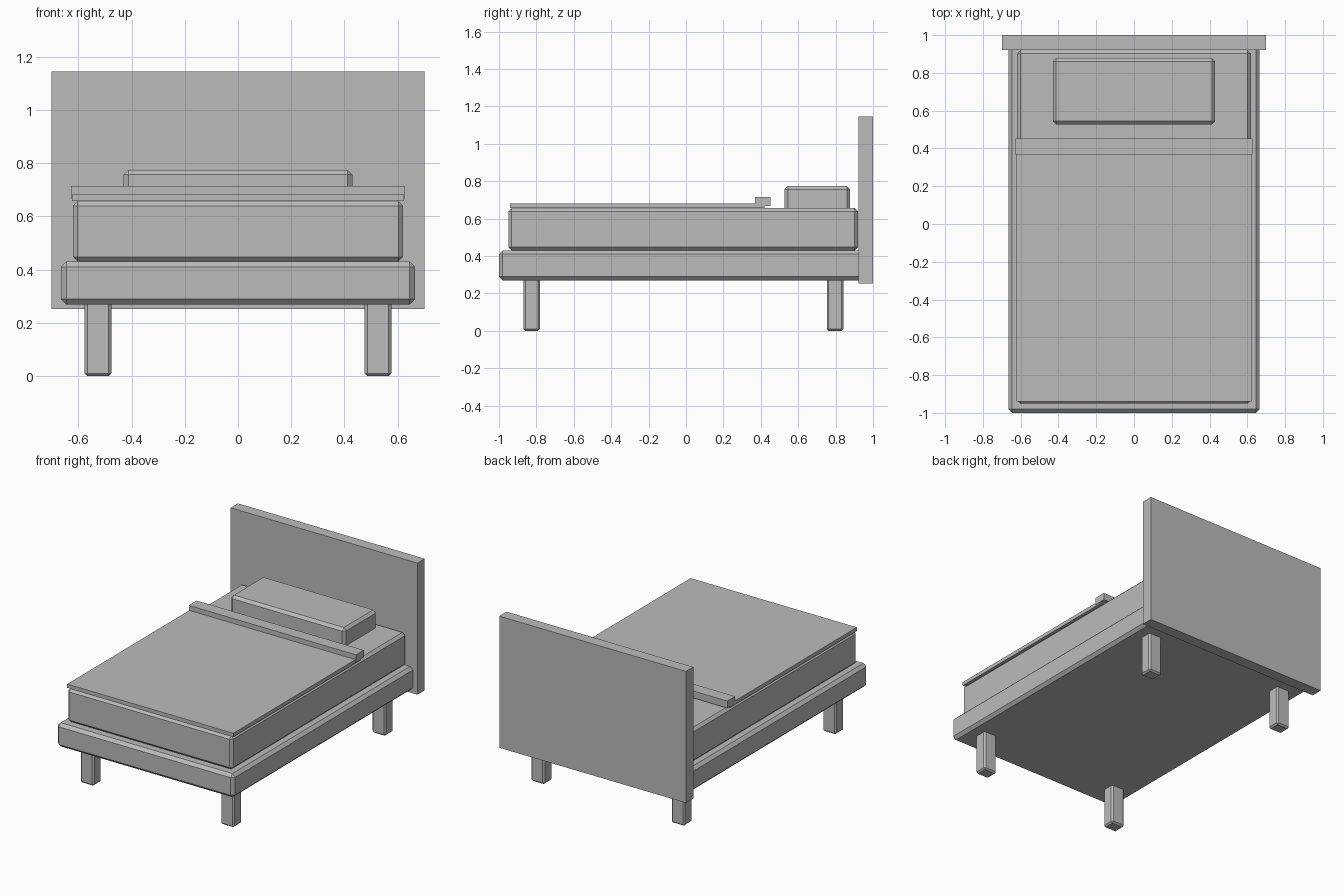
import bpy, bmesh

if "Cube" in bpy.data.objects:
    bpy.data.objects.remove(bpy.data.objects["Cube"])

grey = bpy.data.materials.new("plain grey")
grey.diffuse_color = (0.5, 0.5, 0.5, 1)
grey.use_nodes = True
grey.node_tree.nodes["Principled BSDF"].inputs["Base Color"].default_value = grey.diffuse_color


def box(name, x, y, z, bevel=0.0):
    """Box spanning (min, max) on each axis, with optional one-step chamfer."""
    bm = bmesh.new()
    bmesh.ops.create_cube(bm, size=1)
    for v in bm.verts:
        v.co = [lo + (c + 0.5) * (hi - lo) for c, (lo, hi) in zip(v.co, (x, y, z))]
    if bevel:
        bmesh.ops.bevel(bm, geom=bm.edges[:], offset=bevel, offset_type='OFFSET',
                        segments=1, profile=0.5, affect='EDGES')
    bmesh.ops.recalc_face_normals(bm, faces=bm.faces[:])
    mesh = bpy.data.meshes.new(name)
    bm.to_mesh(mesh)
    bm.free()
    mesh.materials.append(grey)
    obj = bpy.data.objects.new(name, mesh)
    bpy.context.collection.objects.link(obj)
    return obj


# Base and headboard
box("bed_frame", (-0.665, 0.665), (-1.0, 0.97), (0.27, 0.43), 0.02)
box("headboard", (-0.70, 0.70), (0.922, 1.0), (0.253, 1.145))

# Bedding
box("mattress", (-0.62, 0.62), (-0.95, 0.92), (0.43, 0.657), 0.018)
box("blanket", (-0.623, 0.623), (-0.94, 0.42), (0.657, 0.682))
box("blanket_fold", (-0.627, 0.627), (0.368, 0.452), (0.667, 0.715))
box("pillow", (-0.43, 0.43), (0.527, 0.878), (0.637, 0.775), 0.018)

# Four legs
for end, cy in (("front", -0.825), ("back", 0.797)):
    for side, cx in (("left", -0.526), ("right", 0.526)):
        box(f"{end}_{side}_leg", (cx - 0.05, cx + 0.05),
            (cy - 0.044, cy + 0.044), (0.0, 0.285), 0.01)
